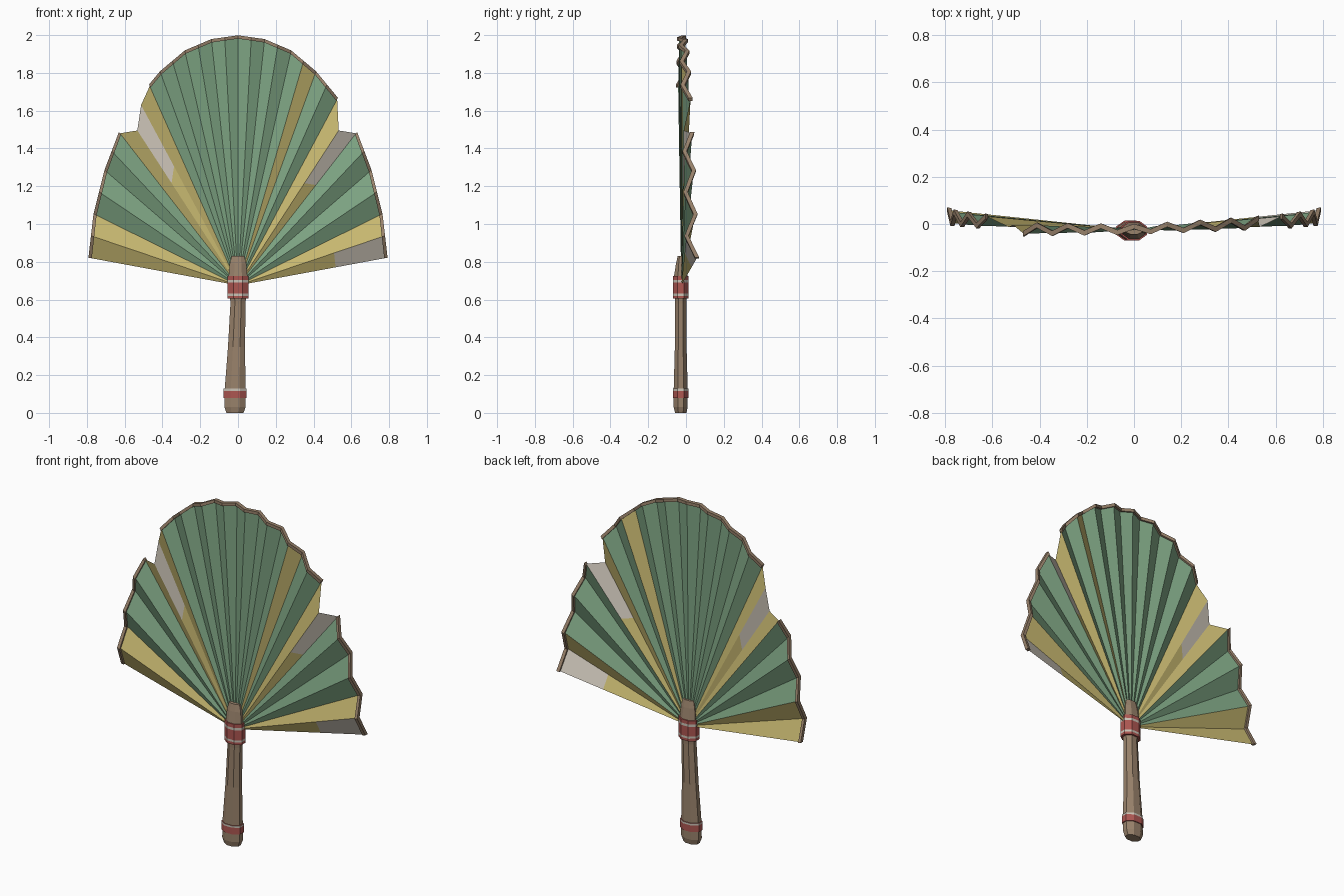
import bpy, bmesh, math
from mathutils import Vector

if "Cube" in bpy.data.objects:
    bpy.data.objects.remove(bpy.data.objects["Cube"], do_unlink=True)


def material(name, srgb):
    col = [((c + 0.055) / 1.055) ** 2.4 for c in srgb] + [1]
    m = bpy.data.materials.new(name)
    m.use_nodes = True
    m.diffuse_color = col
    m.node_tree.nodes["Principled BSDF"].inputs["Base Color"].default_value = col
    return m


GREEN = material("green paper", (0.49, 0.64, 0.51))
YELLOW = material("straw yellow paper", (0.78, 0.72, 0.44))
PALE = material("pale cloth", (0.80, 0.77, 0.72))
WOOD = material("brown wood", (0.60, 0.51, 0.42))
RED = material("red binding", (0.68, 0.34, 0.32))


def finish(name, bm, mats):
    mesh = bpy.data.meshes.new(name)
    bm.to_mesh(mesh)
    bm.free()
    for m in mats:
        mesh.materials.append(m)
    ob = bpy.data.objects.new(name, mesh)
    bpy.context.collection.objects.link(ob)
    return ob


def loft(bm, sections):
    """Skin a closed solid through rings of equal point count."""
    rings = [[bm.verts.new(p) for p in s] for s in sections]
    n = len(rings[0])
    for a, b in zip(rings, rings[1:]):
        for k in range(n):
            bm.faces.new((a[k], a[(k + 1) % n], b[(k + 1) % n], b[k]))
    bm.faces.new(rings[0][::-1])
    bm.faces.new(rings[-1])
    bmesh.ops.recalc_face_normals(bm, faces=bm.faces)


def octagon(z, cx, hx, hy):
    k = 1 / math.cos(math.pi / 8)
    angles = [math.pi / 8 + i * math.pi / 4 for i in range(8)]
    return [(cx + hx * k * math.cos(a), -0.028 + hy * k * math.sin(a), z) for a in angles]


# Pleat folds: even numbers are back folds, odd ones are front folds
PIVOT = Vector((0, -0.025, 0.675))
BACK_FOLDS = [(0, 1.99), (0.14, 1.97), (0.28, 1.91), (0.41, 1.80), (0.525, 1.66),
              (0.625, 1.48), (0.70, 1.28), (0.757, 1.05), (0.783, 0.82)]
HALF = 16


def rim_point(i):
    n = abs(i)
    t = n / HALF
    x0, z0 = BACK_FOLDS[n // 2]
    x1, z1 = BACK_FOLDS[(n + 1) // 2]
    x, z = (x0 + x1) / 2, (z0 + z1) / 2
    if n == 9:                       # torn fold between middle leaf and wings
        x, z = 0.533, 1.495
    y = -0.035 + 0.04 * t if n % 2 else -0.01 + 0.068 * t
    if -8 <= i < 0:                  # middle leaf leans forward on one side
        y -= 0.055 * t
    if i == -8:
        x, z = -0.513, 1.63
    return Vector((math.copysign(x, i), y, z))


rim = {i: rim_point(i) for i in range(-HALF, HALF + 1)}

# Panels, named by the fold they start at (counting towards +x)
YELLOW_PANELS = {-16, -15, -10, -9, -8, 5, 8, 9, 14, 15}
PATCHED = {-9: 0.66, 9: 0.66, 15: 0.66}      # where the pale outer part begins
BARE_EDGES = {-10, -9, -8, 8, 9}

bm = bmesh.new()
for i in range(-HALF, HALF):
    a, b = rim[i], rim[i + 1]
    base = 1 if i in YELLOW_PANELS else 0
    polys = [((PIVOT, a, b), base)]
    if i in PATCHED:
        f = PATCHED[i]
        c, d = PIVOT.lerp(a, f), PIVOT.lerp(b, f)
        polys = [((PIVOT, c, d), base), ((c, a, b, d), 2)]
    for pts, mi in polys:
        bm.faces.new([bm.verts.new(p) for p in pts]).material_index = mi
bmesh.ops.remove_doubles(bm, verts=bm.verts, dist=0.0005)
finish("pleated_leaf", bm, [GREEN, YELLOW, PALE])


# Wooden edging along each unbroken run of the rim
def edging_section(p):
    out = (p - PIVOT).normalized() * 0.009
    side = Vector((0, 0.011, 0))
    return [p - out - side, p + out - side, p + out + side, p - out + side]


runs, run = [], []
for i in range(-HALF, HALF + 1):
    run.append(i)
    if i in BARE_EDGES or i == HALF:
        if len(run) > 1:
            runs.append(run)
        run = []
for name, run in zip(("right_wing_edging", "middle_edging", "left_wing_edging"), runs):
    bm = bmesh.new()
    loft(bm, [edging_section(rim[i]) for i in run])
    finish(name, bm, [WOOD])

# Handle with a flared foot and a tapered tip
bm = bmesh.new()
loft(bm, [octagon(*s) for s in (
    (0, -0.016, 0.045, 0.030), (0.03, -0.016, 0.056, 0.037),
    (0.13, -0.015, 0.055, 0.037), (0.35, -0.008, 0.045, 0.031),
    (0.58, 0, 0.040, 0.030), (0.72, 0, 0.050, 0.036),
    (0.79, 0, 0.044, 0.025), (0.83, 0, 0.034, 0.016))])
finish("handle", bm, [WOOD])


# Bindings: stacked bands of red and pale cloth
def binding(name, cx, hx, hy, heights):
    bm = bmesh.new()
    loft(bm, [octagon(z, cx, hx, hy) for z in heights])
    for f in bm.faces:
        z = f.calc_center_median().z
        band = sum(z > h for h in heights) - 1
        f.material_index = 1 if band % 2 == 1 and abs(f.normal.z) < 0.5 else 0
    finish(name, bm, [RED, PALE])


binding("upper_binding", 0, 0.056, 0.041, (0.605, 0.62, 0.632, 0.69, 0.704, 0.725))
binding("lower_binding", -0.015, 0.061, 0.042, (0.078, 0.117, 0.128))
